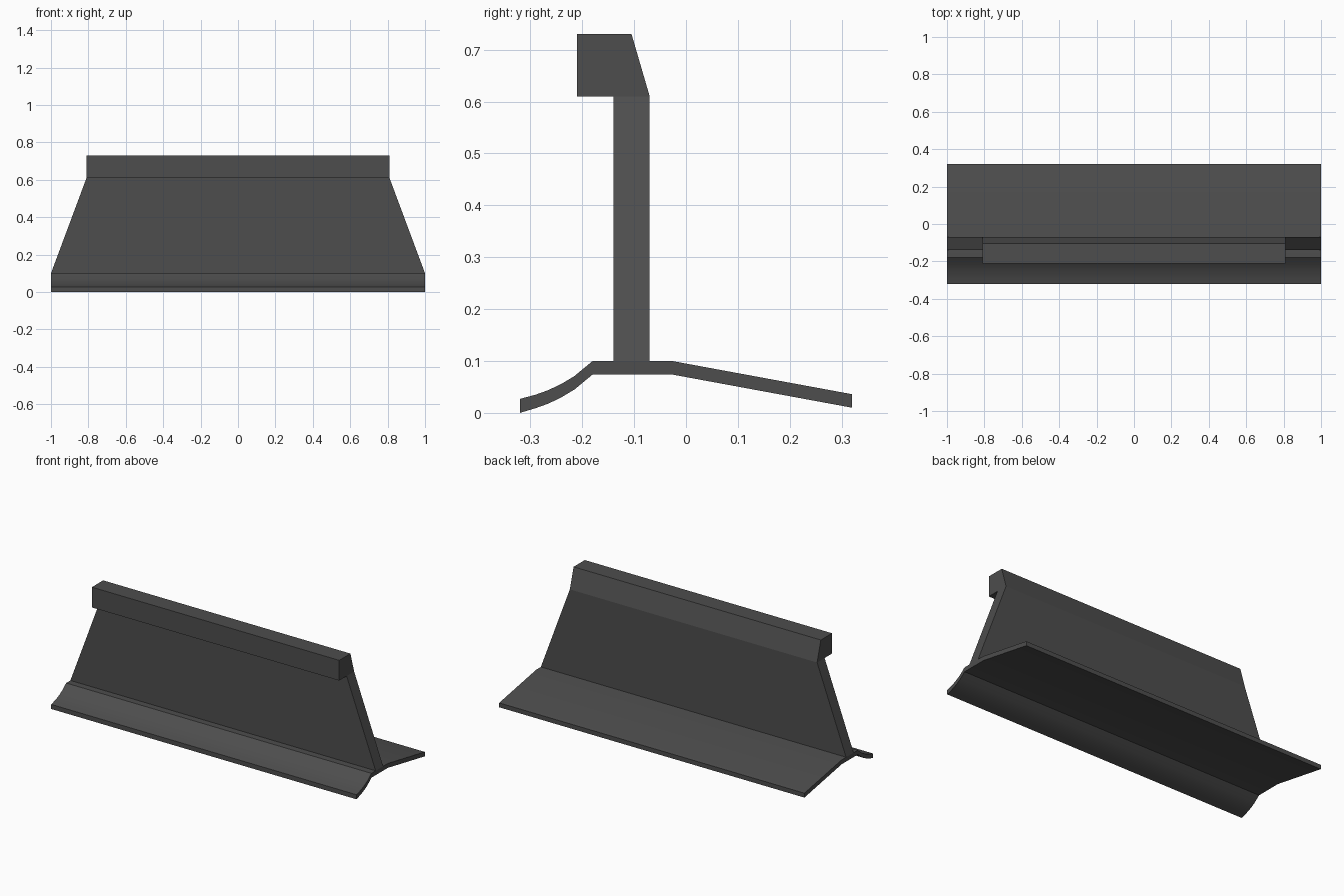
import bpy
import bmesh
import math

cube = bpy.data.objects.get("Cube")
if cube:
    bpy.data.objects.remove(cube, do_unlink=True)

# Single dark grey material
grey = bpy.data.materials.new("dark_grey")
grey.use_nodes = True
GREY = (0.075, 0.075, 0.075, 1.0)
grey.diffuse_color = GREY
grey.node_tree.nodes["Principled BSDF"].inputs["Base Color"].default_value = GREY


def half_width(z):
    """Half length along x: full at the foot, tapering up to the head."""
    t = min(max((z - 0.10) / 0.51, 0.0), 1.0)
    return 1.0 - 0.19 * t


def extrude_profile(name, outline, end_faces):
    """Sweep a closed (y, z) outline along x and cap both ends."""
    bm = bmesh.new()
    left = [bm.verts.new((half_width(z), y, z)) for y, z in outline]
    right = [bm.verts.new((-half_width(z), y, z)) for y, z in outline]
    n = len(outline)
    for i in range(n):
        j = (i + 1) % n
        bm.faces.new((left[i], left[j], right[j], right[i]))
    for face in end_faces:
        bm.faces.new([left[i] for i in face])
        bm.faces.new([right[i] for i in reversed(face)])
    bmesh.ops.recalc_face_normals(bm, faces=bm.faces)
    mesh = bpy.data.meshes.new(name)
    bm.to_mesh(mesh)
    bm.free()
    mesh.materials.append(grey)
    obj = bpy.data.objects.new(name, mesh)
    bpy.context.collection.objects.link(obj)
    return obj


# Foot: curved front flange, flat seat and sloping rear flange
THICK = 0.026
top = [(-0.32, 0.027), (-0.29, 0.035), (-0.265, 0.044), (-0.24, 0.056),
       (-0.215, 0.071), (-0.18, 0.10), (-0.027, 0.10), (0.32, 0.036)]
bottom = [(y, z - THICK) for y, z in top]
bottom[0] = (-0.32, 0.0)
count = len(top)
strips = [(i, i + 1, 2 * count - 2 - i, 2 * count - 1 - i) for i in range(count - 1)]
foot = extrude_profile("foot_flange", top + bottom[::-1], strips)

# Upright web with an overhanging, rear-chamfered head
web_outline = [(-0.14, 0.10), (-0.07, 0.10), (-0.07, 0.61), (-0.105, 0.73),
               (-0.21, 0.73), (-0.21, 0.61), (-0.14, 0.61)]
web = extrude_profile("upright_web_and_head", web_outline,
                      [(0, 1, 2, 6), (2, 3, 4, 5, 6)])

# Smooth the curved flange, keep the corners sharp
bpy.ops.object.select_all(action="DESELECT")
for obj in (foot, web):
    obj.select_set(True)
bpy.context.view_layer.objects.active = foot
bpy.ops.object.shade_smooth_by_angle(angle=math.radians(15))
